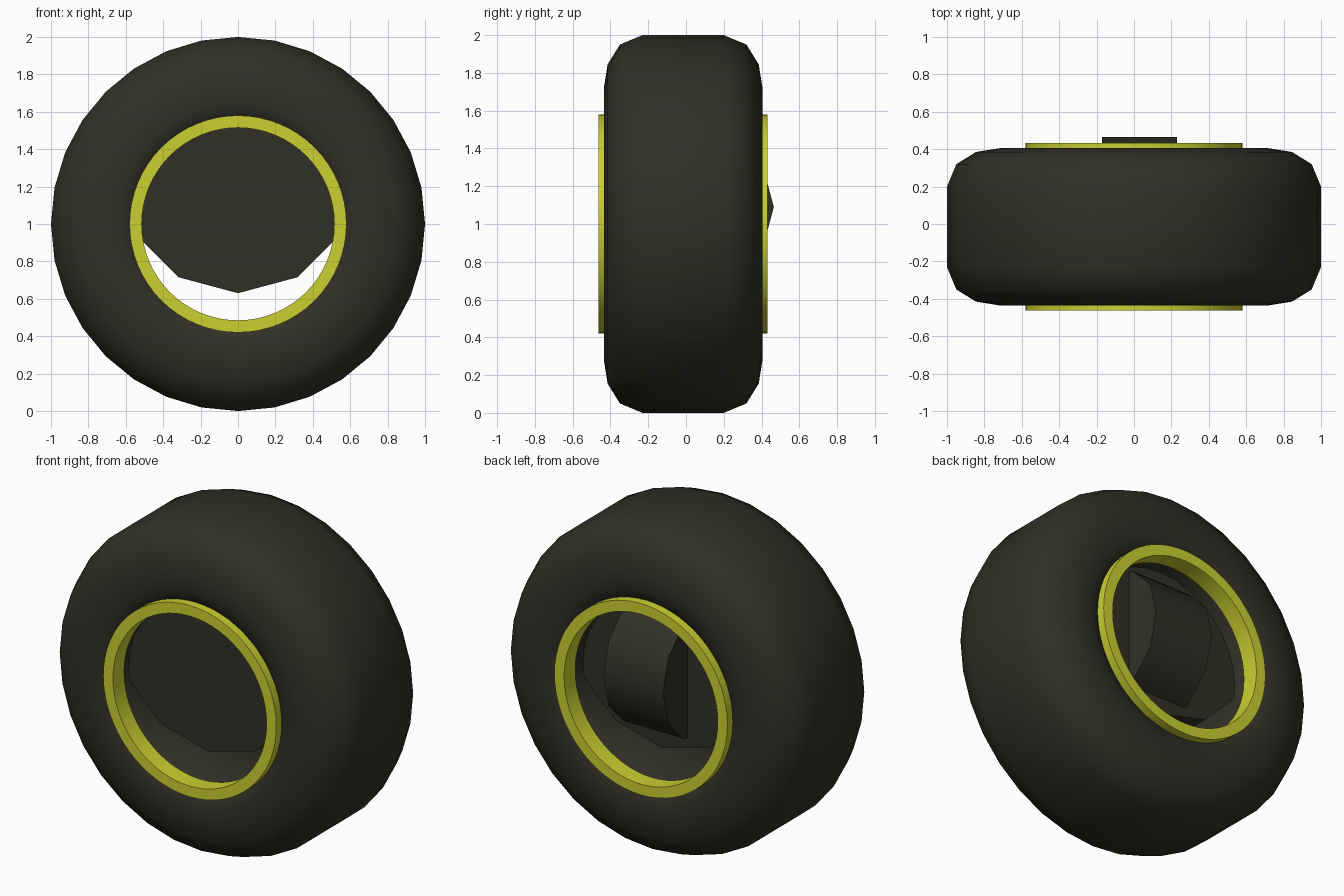
import bpy, bmesh, math
from mathutils import Matrix

if "Cube" in bpy.data.objects:
    bpy.data.objects.remove(bpy.data.objects["Cube"])


def material(name, color):
    m = bpy.data.materials.new(name)
    m.diffuse_color = (*color, 1)
    m.use_nodes = True
    m.node_tree.nodes["Principled BSDF"].inputs["Base Color"].default_value = m.diffuse_color
    return m


RUBBER = material("dark olive rubber", (0.030, 0.030, 0.020))
YELLOW = material("rim yellow", (0.60, 0.63, 0.03))
YC = -0.015  # middle of the wheel's width


def finish(bm, name, mat, angle):
    bmesh.ops.recalc_face_normals(bm, faces=bm.faces)
    me = bpy.data.meshes.new(name)
    bm.to_mesh(me)
    bm.free()
    ob = bpy.data.objects.new(name, me)
    bpy.context.collection.objects.link(ob)
    me.materials.append(mat)
    bpy.ops.object.select_all(action='DESELECT')
    ob.select_set(True)
    bpy.context.view_layer.objects.active = ob
    bpy.ops.object.shade_smooth_by_angle(angle=math.radians(angle))
    return ob


def lathe(name, loop, segs, mat, angle):
    """Revolve a closed (radius, y) loop about the wheel axle."""
    bm = bmesh.new()
    rings = []
    for i in range(segs):
        a = 2 * math.pi * i / segs
        rings.append([bm.verts.new((r * math.sin(a), y, 1 + r * math.cos(a))) for r, y in loop])
    n = len(loop)
    for i in range(segs):
        p, q = rings[i], rings[(i + 1) % segs]
        for j in range(n):
            k = (j + 1) % n
            bm.faces.new((p[j], p[k], q[k], q[j]))
    return finish(bm, name, mat, angle)


def cylinder(name, radius, depth, matrix, clip_y=None):
    bm = bmesh.new()
    bmesh.ops.create_cone(bm, cap_ends=True, segments=12, radius1=radius, radius2=radius,
                          depth=depth, matrix=matrix)
    if clip_y is not None:
        bmesh.ops.bisect_plane(bm, geom=bm.verts[:] + bm.edges[:] + bm.faces[:],
                               plane_co=(0, clip_y, 0), plane_no=(0, 1, 0), clear_inner=True)
        bmesh.ops.holes_fill(bm, edges=[e for e in bm.edges if e.is_boundary])
    return finish(bm, name, RUBBER, 40)


# Tyre: rounded profile mirrored about its middle
half = [(0.53, 0.34), (0.58, 0.395), (0.64, 0.415), (0.72, 0.42),
        (0.845, 0.40), (0.95, 0.335), (1.0, 0.215)]
lathe("tyre", [(r, YC - h) for r, h in half] + [(r, YC + h) for r, h in reversed(half)],
      32, RUBBER, 60)

# Rim rings on both sides
for name, s in (("front_rim", -1), ("back_rim", 1)):
    a, b = YC + s * 0.447, YC + s * 0.34
    lathe(name, [(0.515, a), (0.58, a), (0.58, b), (0.515, b)], 64, YELLOW, 30)

# Twelve-sided drum, set high inside the wheel
cylinder("drum", 0.637, 0.52,
         Matrix.Translation((0, -0.03, 1.267)) @ Matrix.Rotation(math.pi / 2, 4, 'X'))

# Sideways housing bulging out of the back of the drum
cylinder("rear_housing", 0.40, 0.40,
         Matrix.Translation((0.03, 0.065, 1.09)) @ Matrix.Rotation(math.pi / 2, 4, 'Y')
         @ Matrix.Rotation(0, 4, 'Z'), clip_y=0.0)
